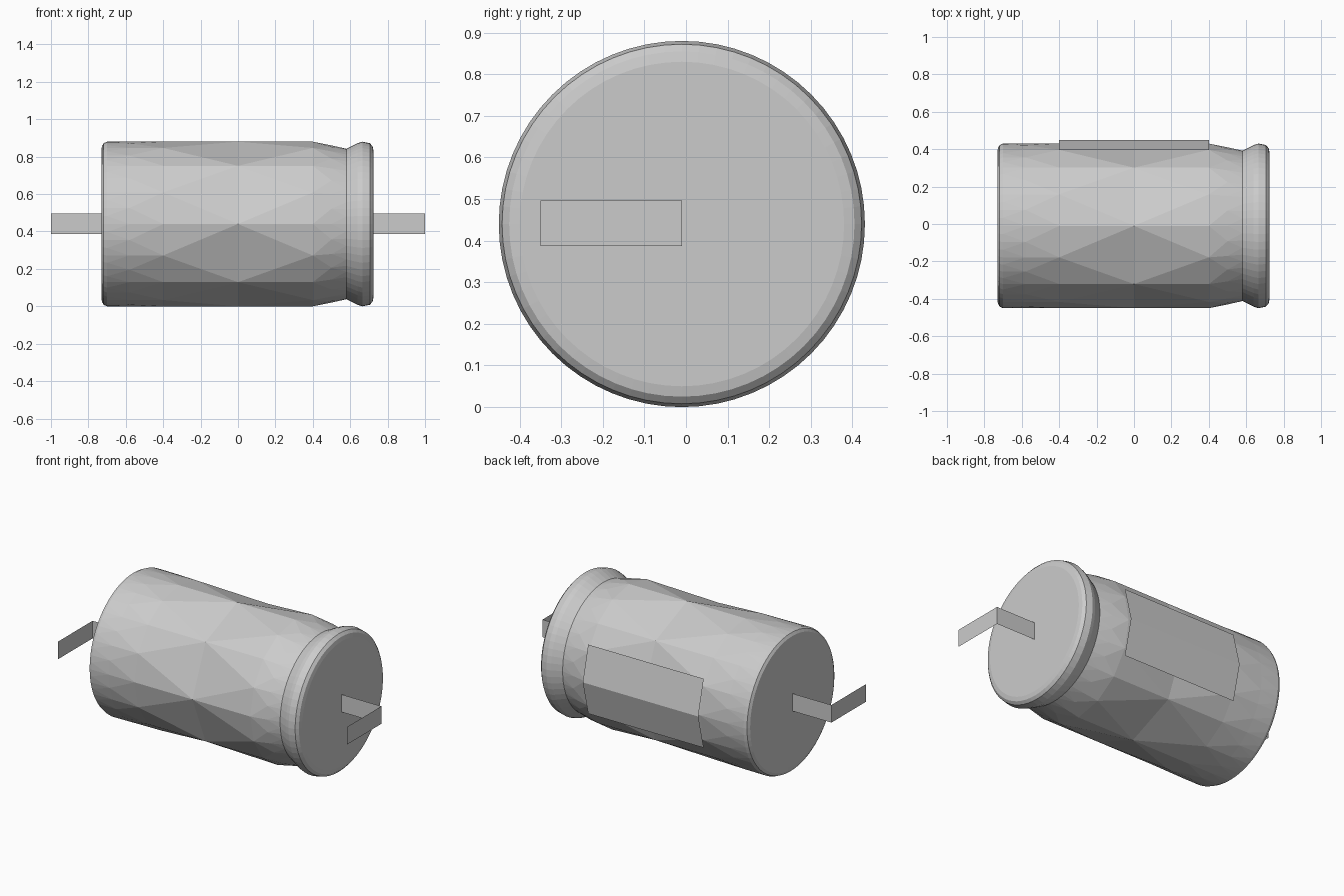
import bpy
import bmesh
from math import sin, cos, tau, radians

cube = bpy.data.objects.get("Cube")
if cube:
    bpy.data.objects.remove(cube)

AXIS_Y, AXIS_Z = -0.01, 0.44

grey = bpy.data.materials.new("plain grey")
grey.use_nodes = True
grey.diffuse_color = (0.6, 0.6, 0.6, 1)
grey.node_tree.nodes["Principled BSDF"].inputs["Base Color"].default_value = (0.6, 0.6, 0.6, 1)


def finish(name, bm):
    bmesh.ops.recalc_face_normals(bm, faces=bm.faces)
    mesh = bpy.data.meshes.new(name)
    bm.to_mesh(mesh)
    bm.free()
    mesh.materials.append(grey)
    obj = bpy.data.objects.new(name, mesh)
    bpy.context.collection.objects.link(obj)
    return obj


def add_ring(bm, x, radius, count):
    return [bm.verts.new((x, AXIS_Y + radius * sin(tau * i / count),
                          AXIS_Z + radius * cos(tau * i / count)))
            for i in range(count)]


def bridge(bm, a, b):
    """Join two rings that have equal counts, or one twice the other."""
    if len(a) > len(b):
        a, b = b, a
    n, m = len(a), len(b)
    for i in range(n):
        j = (i + 1) % n
        if n == m:
            bm.faces.new((a[i], a[j], b[j], b[i]))
        else:
            f0, f1, f2 = b[2 * i], b[2 * i + 1], b[(2 * i + 2) % m]
            bm.faces.new((a[i], f0, f1))
            bm.faces.new((a[i], f1, a[j]))
            bm.faces.new((a[j], f1, f2))


def sheet(name, path, offset):
    """Sweep an open path by an offset into a thin folded sheet."""
    bm = bmesh.new()
    near = [bm.verts.new(p) for p in path]
    far = [bm.verts.new([c + d for c, d in zip(p, offset)]) for p in path]
    for i in range(len(path) - 1):
        bm.faces.new((near[i], near[i + 1], far[i + 1], far[i]))
    return finish(name, bm)


# Can body: coarse facets at the middle, finer toward both rims (x, radius, sides)
profile = [
    (-0.73, 0.39, 64), (-0.728, 0.415, 64), (-0.718, 0.432, 64), (-0.70, 0.44, 64),
    (-0.58, 0.44, 32), (-0.40, 0.44, 16), (0.0, 0.44, 8), (0.40, 0.44, 16),
    (0.50, 0.42, 32), (0.58, 0.402, 64), (0.64, 0.432, 64), (0.665, 0.44, 64),
    (0.705, 0.432, 64), (0.72, 0.415, 64), (0.725, 0.39, 64),
]
bm = bmesh.new()
rings = [add_ring(bm, *row) for row in profile]
for first, second in zip(rings, rings[1:]):
    bridge(bm, first, second)
bm.faces.new(rings[0])
bm.faces.new(rings[-1])
finish("can_body", bm)

# Folded contact tabs, one on each end cap
for name, side in (("left_tab", 1), ("right_tab", -1)):
    sheet(name, [(side * 0.725, AXIS_Y, 0.387), (side, AXIS_Y, 0.387),
                 (side, -0.35, 0.387)], (0, 0, 0.11))

# Bent label plate on the back
label_path = [(-0.4, AXIS_Y + 0.46 * cos(radians(a)), AXIS_Z + 0.46 * sin(radians(a)))
              for a in (-28, 0, 28)]
sheet("back_label", label_path, (0.8, 0, 0))
